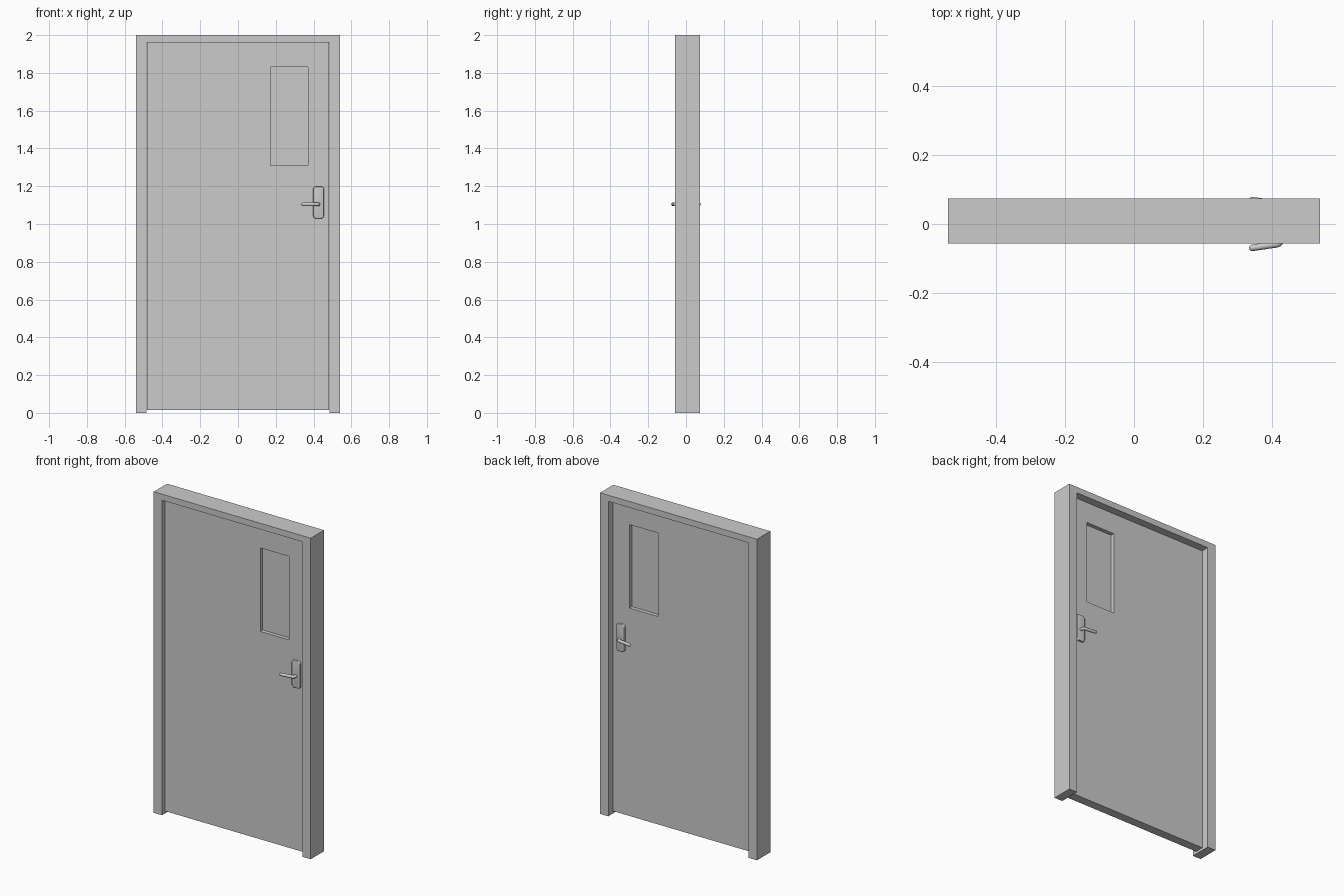
import bpy, bmesh, math
from mathutils import Vector

if "Cube" in bpy.data.objects:
    bpy.data.objects.remove(bpy.data.objects["Cube"])


def add_object(name, bm):
    bmesh.ops.recalc_face_normals(bm, faces=bm.faces)
    me = bpy.data.meshes.new(name)
    bm.to_mesh(me)
    bm.free()
    ob = bpy.data.objects.new(name, me)
    bpy.context.collection.objects.link(ob)
    return ob


def box(lo, hi):
    bm = bmesh.new()
    bmesh.ops.create_cube(bm, size=1)
    lo, hi = Vector(lo), Vector(hi)
    for v in bm.verts:
        v.co = (lo + hi) / 2 + v.co * (hi - lo)
    return bm


def smooth(ob, angle=40):
    bpy.ops.object.select_all(action='DESELECT')
    ob.select_set(True)
    bpy.context.view_layer.objects.active = ob
    bpy.ops.object.shade_smooth_by_angle(angle=math.radians(angle))


# Door frame: U-shaped profile extruded through the wall depth
W, IN, TOP, Y0, Y1 = 0.541, 0.484, 1.962, -0.057, 0.074
bm = bmesh.new()
outline = [(-W, 0), (-W, 2), (W, 2), (W, 0), (IN, 0), (IN, TOP), (-IN, TOP), (-IN, 0)]
face = bm.faces.new([bm.verts.new((x, Y0, z)) for x, z in outline])
ext = bmesh.ops.extrude_face_region(bm, geom=[face])
bmesh.ops.translate(bm, vec=(0, Y1 - Y0, 0),
                    verts=[g for g in ext['geom'] if isinstance(g, bmesh.types.BMVert)])
add_object("door_frame", bm)

# Door leaf: 3x3 panel with the window cell left open, thickened
T = 0.028
xs = [-0.483, 0.173, 0.37, 0.483]
zs = [0.015, 1.31, 1.83, 1.96]
bm = bmesh.new()
grid = [[bm.verts.new((x, 0, z)) for z in zs] for x in xs]
for i in range(3):
    for j in range(3):
        if (i, j) != (1, 1):
            bm.faces.new((grid[i][j], grid[i + 1][j], grid[i + 1][j + 1], grid[i][j + 1]))
leaf = add_object("door_leaf", bm)
mod = leaf.modifiers.new("thickness", 'SOLIDIFY')
mod.thickness = 2 * T
mod.offset = 0

# Window pane
add_object("window_pane", box((xs[1], -0.004, zs[1]), (xs[2], 0.004, zs[2])))

# Handles on both sides
for side, label in ((-1, "front"), (1, "back")):
    # Rounded backplate
    bm = box((0.397, -0.013, 1.029), (0.455, 0, 1.198))
    corners = [e for e in bm.edges if abs(e.verts[0].co.y - e.verts[1].co.y) > 0.01]
    bmesh.ops.bevel(bm, geom=corners, offset=0.016, segments=6, profile=0.5, affect='EDGES')
    rim = [e for e in bm.edges if all(v.co.y < -0.0129 for v in e.verts)]
    bmesh.ops.bevel(bm, geom=rim, offset=0.004, segments=3, profile=0.5, affect='EDGES')
    for v in bm.verts:
        v.co.y = side * (T - v.co.y)
    smooth(add_object(label + "_backplate", bm))

    # Lever: round bar swept along an elbow with a domed tip
    path = [(0.426, 0.036, 1), (0.426, 0.048, 1), (0.4245, 0.0535, 1), (0.421, 0.057, 1),
            (0.415, 0.0592, 1), (0.40, 0.0612, 1), (0.345, 0.0692, 1),
            (0.339, 0.0700, 0.85), (0.336, 0.0705, 0.55), (0.335, 0.0707, 0.15)]
    cu = bpy.data.curves.new(label + "_lever", 'CURVE')
    cu.dimensions = '3D'
    cu.bevel_depth = 0.0095
    cu.bevel_resolution = 4
    cu.use_fill_caps = True
    sp = cu.splines.new('POLY')
    sp.points.add(len(path) - 1)
    for p, (x, y, r) in zip(sp.points, path):
        p.co = (x, side * y, 1.104, 1)
        p.radius = r
    tmp = bpy.data.objects.new("tmp", cu)
    bpy.context.collection.objects.link(tmp)
    bpy.context.view_layer.update()
    bm = bmesh.new()
    bm.from_mesh(tmp.to_mesh())
    bpy.data.objects.remove(tmp)
    bmesh.ops.remove_doubles(bm, verts=bm.verts, dist=0.00005)
    smooth(add_object(label + "_lever", bm), 60)
